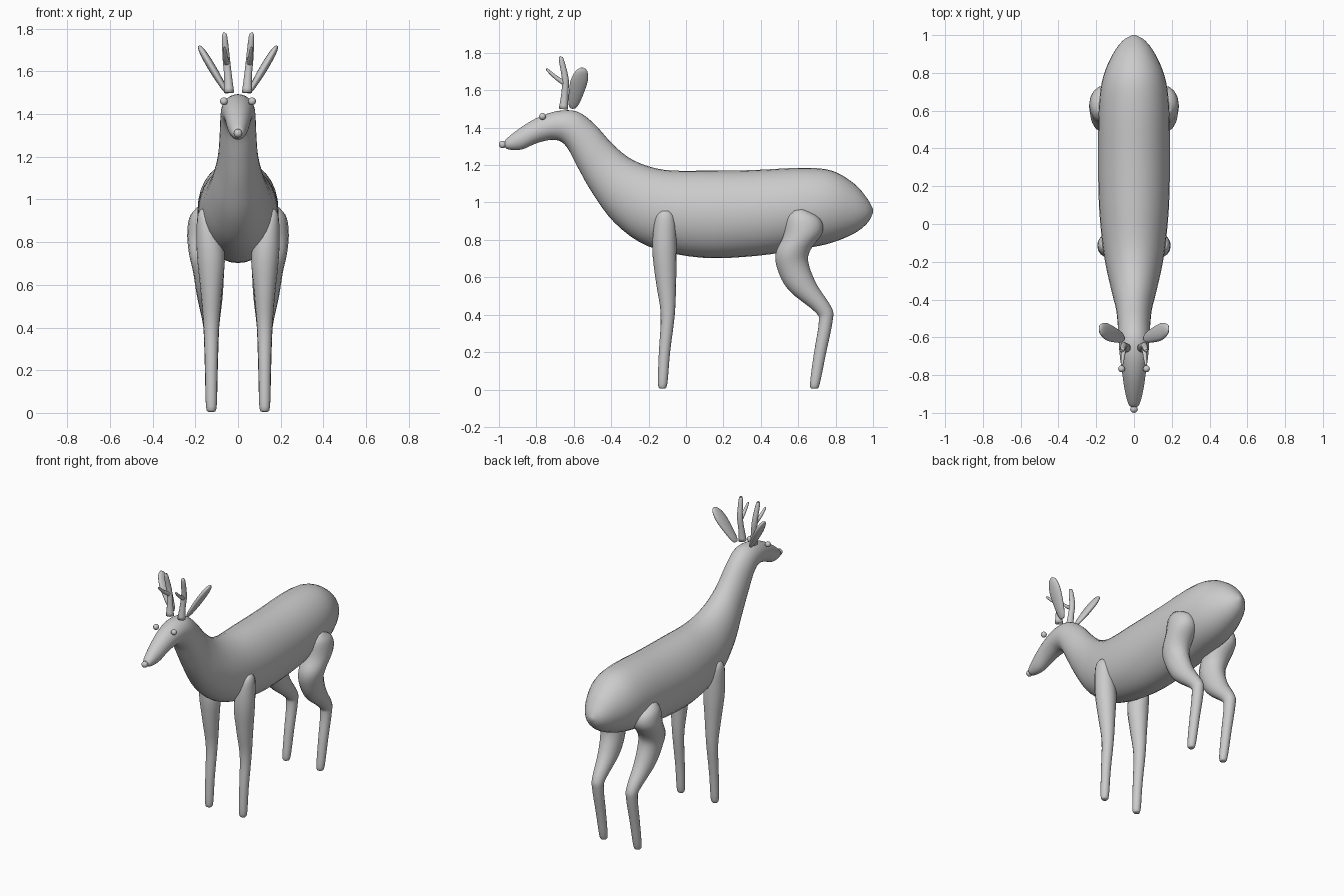
import bpy, bmesh, math
from mathutils import Vector as V

if "Cube" in bpy.data.objects:
    bpy.data.objects.remove(bpy.data.objects["Cube"])

grey = bpy.data.materials.new("plain grey")
grey.use_nodes = True
GREY = (0.6, 0.6, 0.6, 1)
grey.diffuse_color = GREY
grey.node_tree.nodes["Principled BSDF"].inputs["Base Color"].default_value = GREY


def finish(name, bm):
    bmesh.ops.recalc_face_normals(bm, faces=bm.faces)
    mesh = bpy.data.meshes.new(name)
    bm.to_mesh(mesh)
    bm.free()
    mesh.materials.append(grey)
    mesh.shade_smooth()
    obj = bpy.data.objects.new(name, mesh)
    bpy.context.collection.objects.link(obj)
    return obj


def spline(rows, steps):
    """Smooth a list of equal-length number rows."""
    out = []
    for i in range(len(rows) - 1):
        p0, p1, p2, p3 = (rows[min(max(i + k, 0), len(rows) - 1)] for k in (-1, 0, 1, 2))
        for s in range(steps):
            t = s / steps
            out.append([b + 0.5 * t * (c - a + t * (2 * a - 5 * b + 4 * c - d + t * (3 * (b - c) + d - a)))
                        for a, b, c, d in zip(p0, p1, p2, p3)])
    return out + [list(rows[-1])]


def loft(name, sections, sides):
    """Skin elliptical rings, each given as centre and two half-axis vectors."""
    bm = bmesh.new()
    rings = []
    for c, u, v in sections:
        angles = [2 * math.pi * k / sides for k in range(sides)]
        rings.append([bm.verts.new(c + u * math.cos(a) + v * math.sin(a)) for a in angles])
    for r, q in zip(rings, rings[1:]):
        for k in range(sides):
            n = (k + 1) % sides
            bm.faces.new((r[k], r[n], q[n], q[k]))
    for r in (rings[0], rings[-1]):
        bm.faces.new(r)
    return finish(name, bm)


def outline_loft(name, rows, sides, side=1, steps=4):
    """Rows: two opposite side-view outline points (y, z, y, z), centre x, half width."""
    sections = []
    for ty, tz, by, bz, x, w in spline(rows, steps):
        a, b = V((x * side, ty, tz)), V((x * side, by, bz))
        sections.append(((a + b) / 2, (a - b) / 2, V((w, 0, 0))))
    return loft(name, sections, sides)


def rod(name, points, side):
    """Round tapered rod through (x, y, z, radius) points."""
    pts = spline(points, 3)
    centres = [V((p[0] * side, p[1], p[2])) for p in pts]
    sections = []
    for i, c in enumerate(centres):
        d = centres[min(i + 1, len(pts) - 1)] - centres[max(i - 1, 0)]
        u = d.cross(V((1, 0, 0))).normalized()
        sections.append((c, u * pts[i][3], d.cross(u).normalized() * pts[i][3]))
    return loft(name, sections, 10)


def ball(name, centre, radius):
    bm = bmesh.new()
    bmesh.ops.create_uvsphere(bm, u_segments=16, v_segments=10, radius=radius)
    bmesh.ops.translate(bm, verts=bm.verts, vec=centre)
    return finish(name, bm)


# Head, neck and trunk in one skin
outline_loft("body", [
    (-.97, 1.32, -.97, 1.30, 0, .012),
    (-.955, 1.345, -.95, 1.284, 0, .03),
    (-.87, 1.41, -.88, 1.283, 0, .05),
    (-.78, 1.46, -.79, 1.32, 0, .063),
    (-.68, 1.49, -.70, 1.335, 0, .076),
    (-.58, 1.485, -.64, 1.30, 0, .082),
    (-.49, 1.42, -.58, 1.19, 0, .086),
    (-.39, 1.31, -.50, 1.05, 0, .096),
    (-.28, 1.225, -.38, .89, 0, .125),
    (-.12, 1.175, -.20, .765, 0, .16),
    (.10, 1.17, .08, .705, 0, .185),
    (.35, 1.173, .38, .715, 0, .19),
    (.62, 1.185, .64, .755, 0, .185),
    (.78, 1.17, .78, .785, 0, .163),
    (.90, 1.10, .90, .835, 0, .112),
    (.97, 1.02, .97, .89, 0, .06),
    (1.0, .965, 1.0, .945, 0, .01)], 32)
ball("nose", (0, -.98, 1.31), .02)

FRONT_LEG = [
    (-.13, .955, -.09, .955, .16, .015),
    (-.165, .91, -.06, .91, .15, .042),
    (-.18, .75, -.05, .75, .128, .065),
    (-.16, .57, -.053, .57, .125, .05),
    (-.135, .40, -.06, .40, .125, .036),
    (-.145, .20, -.085, .20, .125, .029),
    (-.15, .03, -.1, .03, .125, .025),
    (-.135, .005, -.115, .005, .125, .012)]

HIND_LEG = [
    (.57, .955, .63, .965, .165, .03),
    (.54, .915, .715, .915, .165, .063),
    (.52, .82, .73, .84, .155, .083),
    (.48, .73, .665, .745, .148, .08),
    (.49, .64, .655, .675, .138, .072),
    (.55, .53, .70, .56, .132, .06),
    (.69, .415, .78, .435, .126, .04),
    (.71, .36, .783, .36, .125, .035),
    (.685, .20, .75, .20, .125, .03),
    (.663, .03, .715, .03, .125, .025),
    (.675, .005, .70, .005, .125, .012)]

# Paired parts
for side, label in ((1, "left"), (-1, "right")):
    outline_loft(label + "_front_leg", FRONT_LEG, 16, side)
    outline_loft(label + "_hind_leg", HIND_LEG, 16, side)
    ball(label + "_eye", (.066 * side, -.767, 1.46), .018)

    # Leaf-shaped ear, widest near the tip
    base, tip = V((.055 * side, -.605, 1.505)), V((.183 * side, -.555, 1.72))
    across = (tip - base).cross(V((0, 1, 0))).normalized()
    ear = spline([(0, .014, .008), (.1, .028, .013), (.4, .041, .018),
                  (.7, .046, .018), (.92, .031, .013), (1, .008, .004)], 3)
    loft(label + "_ear", [(base.lerp(tip, t), V((0, w, 0)), across * h) for t, w, h in ear], 16)

    # Antler with one forward tine
    rod(label + "_antler", [(.042, -.655, 1.5, .025), (.047, -.648, 1.58, .019),
                            (.055, -.645, 1.66, .018), (.063, -.667, 1.765, .013),
                            (.063, -.668, 1.777, .005)], side)
    rod(label + "_tine", [(.052, -.645, 1.635, .014), (.058, -.695, 1.668, .011),
                          (.063, -.74, 1.708, .007), (.063, -.745, 1.712, .003)], side)
